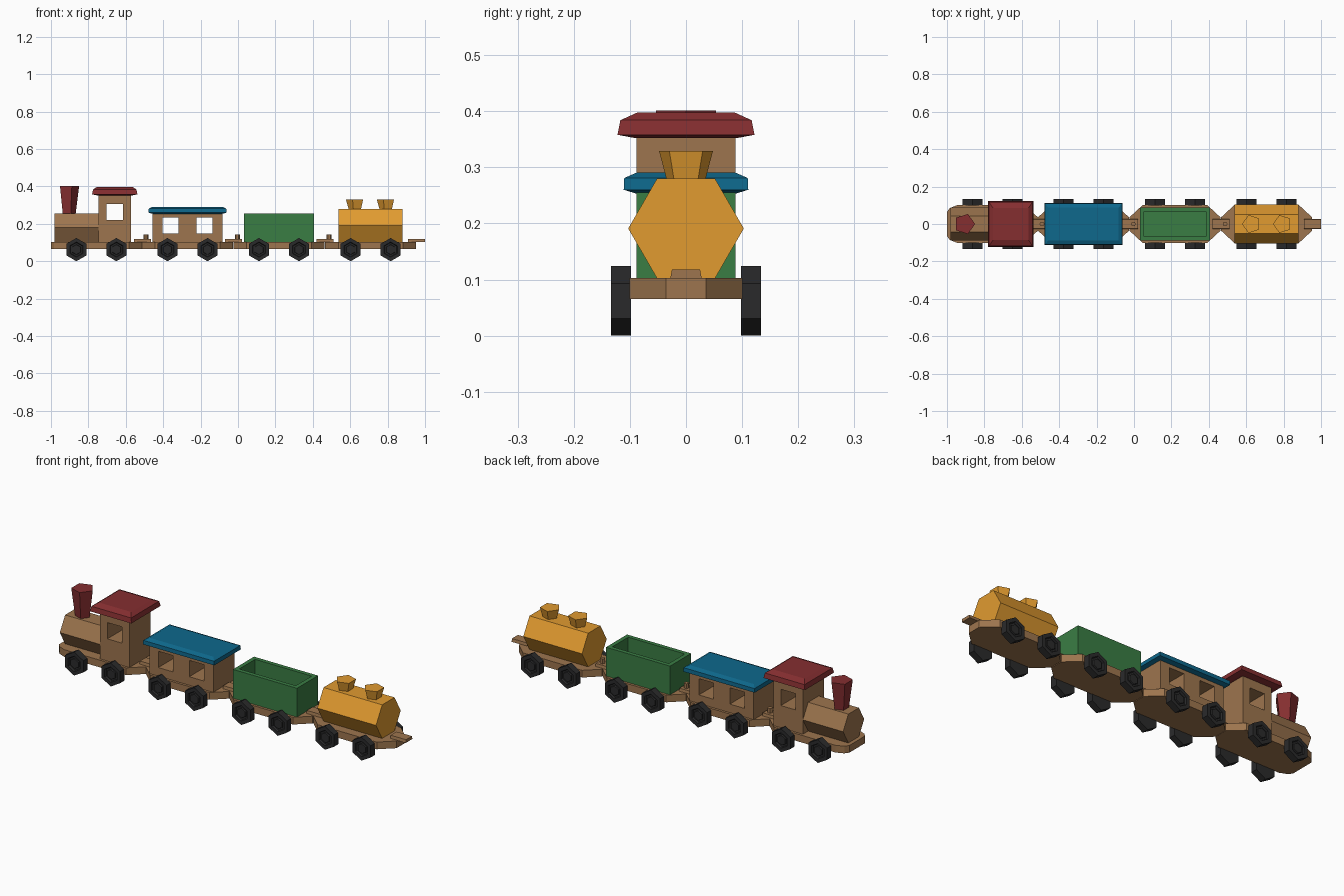
import bpy, bmesh, math
from mathutils import Matrix

if "Cube" in bpy.data.objects:
    bpy.data.objects.remove(bpy.data.objects["Cube"])


def material(name, rgb):
    m = bpy.data.materials.new(name)
    lin = [((c / 255 + 0.055) / 1.055) ** 2.4 for c in rgb]
    m.diffuse_color = (*lin, 1)
    m.use_nodes = True
    m.node_tree.nodes["Principled BSDF"].inputs["Base Color"].default_value = m.diffuse_color
    return m


WOOD = material("tan wood", (157, 117, 78))
RED = material("dark red", (133, 46, 48))
BLUE = material("deep blue", (14, 104, 140))
GREEN = material("green", (58, 125, 68))
ORANGE = material("orange yellow", (225, 155, 48))
BLACK = material("charcoal", (42, 42, 43))


def make(name, bm, mat):
    bmesh.ops.recalc_face_normals(bm, faces=bm.faces)
    me = bpy.data.meshes.new(name)
    bm.to_mesh(me)
    bm.free()
    me.materials.append(mat)
    ob = bpy.data.objects.new(name, me)
    bpy.context.collection.objects.link(ob)
    return ob


def loft(name, rings, mat):
    """Solid through a list of matching rings of points."""
    bm = bmesh.new()
    vs = [[bm.verts.new(p) for p in ring] for ring in rings]
    n = len(vs[0])
    for a, b in zip(vs, vs[1:]):
        for i in range(n):
            j = (i + 1) % n
            bm.faces.new((a[i], a[j], b[j], b[i]))
    bm.faces.new(vs[0][::-1])
    bm.faces.new(vs[-1])
    return make(name, bm, mat)


def rect(cx, hx, hy, z):
    return [(cx - hx, -hy, z), (cx + hx, -hy, z), (cx + hx, hy, z), (cx - hx, hy, z)]


def box(name, x0, x1, hy, z0, z1, mat):
    cx, hx = (x0 + x1) / 2, (x1 - x0) / 2
    return loft(name, [rect(cx, hx, hy, z0), rect(cx, hx, hy, z1)], mat)


def ngon_z(cx, n, r, z, start=0.0):
    return [(cx + r * math.cos(start + i * math.tau / n),
             r * math.sin(start + i * math.tau / n), z) for i in range(n)]


def hex_barrel(name, x0, x1, r, z, mat):
    rings = [[(x, r * math.cos(i * math.pi / 3), z + r * math.sin(i * math.pi / 3))
              for i in range(6)] for x in (x0, x1)]
    return loft(name, rings, mat)


def cut_windows(ob, windows):
    """Cut square tunnels (x0, x1, z0, z1) right through the body."""
    for x0, x1, z0, z1 in windows:
        cutter = box("window_cutter", x0, x1, 0.3, z0, z1, WOOD)
        cutter.hide_render = True
        mod = ob.modifiers.new("window", 'BOOLEAN')
        mod.operation, mod.solver, mod.object = 'DIFFERENCE', 'EXACT', cutter
        bpy.context.view_layer.objects.active = ob
        bpy.ops.object.modifier_apply(modifier=mod.name)
        bpy.data.objects.remove(cutter)


def wheel(name, x, side):
    """Hexagonal wheel with a recessed ring and raised hub on the outer face."""
    profile = [(0.062, 0.098), (0.062, 0.134), (0.041, 0.134),
               (0.037, 0.125), (0.028, 0.125), (0.026, 0.132)]
    rings = [[(x + r * math.sin(i * math.pi / 3), side * y,
               0.062 + r * math.cos(i * math.pi / 3)) for i in range(6)]
             for r, y in profile]
    loft(name, rings, BLACK)


# Chassis, wheels and couplings, repeated for each vehicle
cars = {"engine": -0.757, "coach": -0.270, "open_wagon": 0.219, "tank_wagon": 0.709}
for name, c in cars.items():
    half = [(0.243, 0.036), (0.173, 0.101)]
    if name == "engine":
        half += [(-0.188, 0.101), (-0.228, 0.085), (-0.243, 0.065)]
    else:
        half += [(-0.173, 0.101), (-0.243, 0.036)]
    outline = half + [(x, -y) for x, y in reversed(half)]
    loft(name + "_chassis", [[(c + x, y, z) for x, y in outline] for z in (0.065, 0.103)], WOOD)
    loft(name + "_coupling_plate", [rect(c + 0.246, 0.045, 0.028, 0.102),
                                    rect(c + 0.246, 0.045, 0.025, 0.118)], WOOD)
    if name != "engine":
        loft(name + "_coupling_pin", [ngon_z(c - 0.222, 6, 0.013, z) for z in (0.1, 0.143)], WOOD)
    for label, dx in (("front", -0.107), ("rear", 0.107)):
        for side_name, side in (("near", -1), ("far", 1)):
            wheel(f"{name}_{label}_{side_name}_wheel", c + dx, side)

# Engine: boiler, chimney, cab and roof
hex_barrel("boiler", -0.98, -0.74, 0.088, 0.179, WOOD)
loft("chimney", [ngon_z(-0.906, 5, 0.038, 0.253), ngon_z(-0.906, 5, 0.0565, 0.401)], RED)
cab = box("cab", -0.745, -0.573, 0.088, 0.102, 0.358, WOOD)
cut_windows(cab, [(-0.702, -0.616, 0.22, 0.306)])
loft("cab_roof", [rect(-0.659, hx, hy, z) for hx, hy, z in
                  ((0.095, 0.09, 0.352), (0.121, 0.122, 0.358),
                   (0.116, 0.117, 0.384), (0.095, 0.086, 0.398))], RED)

# Coach: body with two windows and a blue roof
body = box("coach_body", -0.457, -0.083, 0.088, 0.102, 0.257, WOOD)
cut_windows(body, [(-0.404, -0.318, 0.148, 0.234), (-0.223, -0.137, 0.148, 0.234)])
loft("coach_roof", [rect(-0.27, hx, hy, z) for hx, hy, z in
                    ((0.185, 0.088, 0.253), (0.209, 0.111, 0.260),
                     (0.207, 0.110, 0.281), (0.187, 0.087, 0.291))], BLUE)

# Open wagon: tub with an inset floor
loft("open_tub", [rect(0.219, 0.187, 0.088, 0.102), rect(0.219, 0.187, 0.088, 0.255),
                  rect(0.219, 0.165, 0.066, 0.255), rect(0.219, 0.165, 0.066, 0.125)], GREEN)

# Tank wagon: barrel and two filler caps
hex_barrel("tank", 0.536, 0.879, 0.103, 0.191, ORANGE)
for i, x in enumerate((0.628, 0.793)):
    loft(f"filler_cap_{i + 1}", [ngon_z(x, 5, 0.036, 0.277, math.pi),
                                 ngon_z(x, 5, 0.0505, 0.329, math.pi)], ORANGE)
